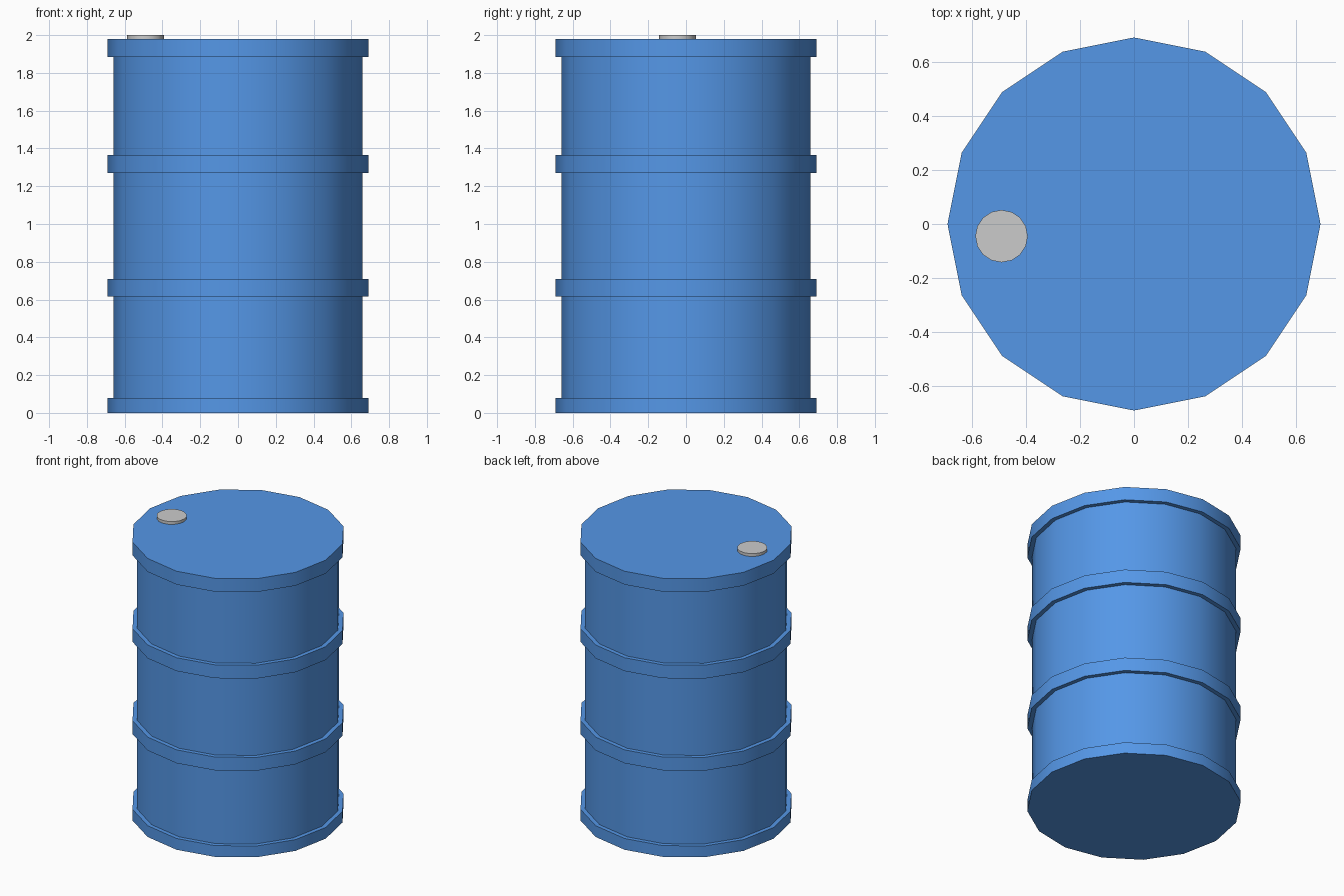
import bpy, bmesh
from math import cos, sin, tau, radians

if "Cube" in bpy.data.objects:
    bpy.data.objects.remove(bpy.data.objects["Cube"])

def lathe(name, profile, sides, centre=(0, 0), material=None):
    """Revolve an (r, z) profile, listed bottom to top, and close both ends."""
    bm = bmesh.new()
    rings = [[bm.verts.new((r * cos(tau * i / sides), r * sin(tau * i / sides), z))
              for i in range(sides)] for r, z in profile]
    for lo, hi in zip(rings, rings[1:]):
        for i in range(sides):
            j = (i + 1) % sides
            bm.faces.new((lo[i], lo[j], hi[j], hi[i]))
    bm.faces.new(rings[0][::-1])
    bm.faces.new(rings[-1])
    mesh = bpy.data.meshes.new(name)
    bm.to_mesh(mesh)
    bm.free()
    obj = bpy.data.objects.new(name, mesh)
    obj.location = (*centre, 0)
    bpy.context.collection.objects.link(obj)
    if material:
        mesh.materials.append(material)
    bpy.ops.object.select_all(action='DESELECT')
    obj.select_set(True)
    bpy.context.view_layer.objects.active = obj
    bpy.ops.object.shade_smooth_by_angle(angle=radians(30))
    return obj

blue = bpy.data.materials.new("blue_paint")
blue.diffuse_color = (0.09, 0.31, 0.8, 1)
blue.use_nodes = True
blue.node_tree.nodes["Principled BSDF"].inputs["Base Color"].default_value = blue.diffuse_color

# Drum body: four raised hoops joined by the narrower wall
BODY_R, HOOP_R = 0.66, 0.69
hoops = [(0, 0.08), (0.615, 0.71), (1.27, 1.365), (1.885, 1.98)]
profile = []
for z0, z1 in hoops:
    profile += [(BODY_R, z0), (HOOP_R, z0), (HOOP_R, z1), (BODY_R, z1)]
lathe("drum_body", profile[1:-1], 16, material=blue)

# Filler cap on the lid
lathe("filler_cap", [(0.097, 1.975), (0.097, 2.0)], 16, centre=(-0.49, -0.045))
